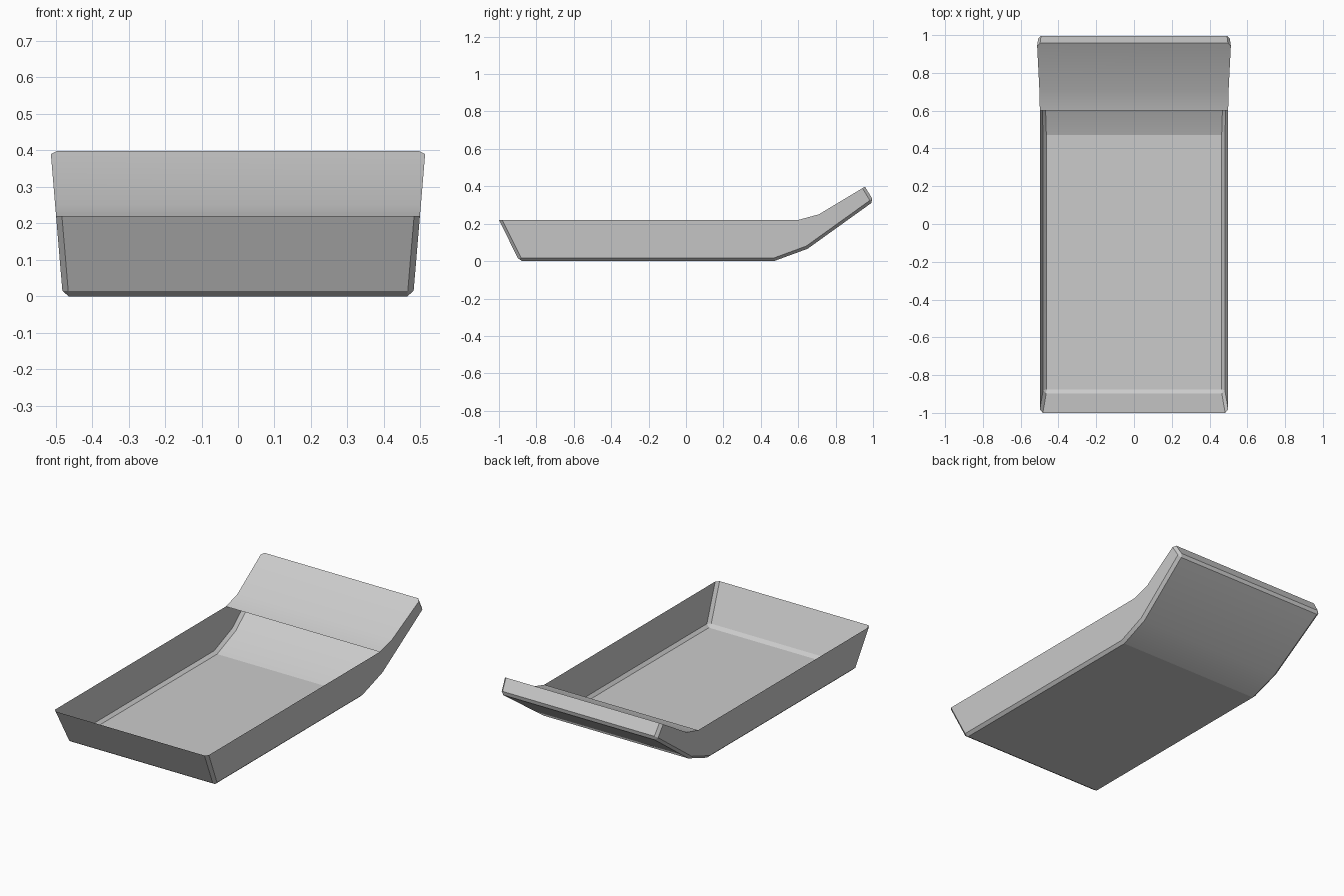
import bpy
import bmesh

cube = bpy.data.objects.get("Cube")
if cube:
    bpy.data.objects.remove(cube, do_unlink=True)

# Single grey finish
grey = bpy.data.materials.new("light_grey")
grey.use_nodes = True
COLOUR = (0.6, 0.6, 0.6, 1)
grey.diffuse_color = COLOUR
grey.node_tree.nodes["Principled BSDF"].inputs["Base Color"].default_value = COLOUR

# Side outline (y, z): front lip, floor, rising ramp, tail end, deck
outline = [(-1, 0.22), (-0.891, 0), (0.47, 0), (0.65, 0.066),
           (1.004, 0.32), (0.957, 0.398), (0.71, 0.25), (0.6, 0.22)]
CHAMFERED_SIDE_RUNS = range(5)   # front, floor, two ramps, tail end
CHAMFERED_CORNERS = (1, 4)       # front-to-floor and ramp-to-tail


def half_width(z):
    return 0.480 + 0.084 * z


bm = bmesh.new()
left, right = ([bm.verts.new((s * half_width(z), y, z)) for y, z in outline]
               for s in (1, -1))
count = len(outline)

# Side walls and the strips between them, leaving the top open
bm.faces.new(left)
bm.faces.new(right[::-1])
for i in range(count):
    j = (i + 1) % count
    bm.faces.new((left[j], left[i], right[i], right[j]))
bmesh.ops.recalc_face_normals(bm, faces=bm.faces[:])

# Chamfer the outer corners
edges = [bm.edges.get((side[i], side[i + 1]))
         for side in (left, right) for i in CHAMFERED_SIDE_RUNS]
edges += [bm.edges.get((left[i], right[i])) for i in CHAMFERED_CORNERS]
bmesh.ops.bevel(bm, geom=edges, offset=0.016, segments=1, affect='EDGES')

# Remove the flat lid to open the tray
lid = [f for f in bm.faces
       if f.normal.z > 0.99 and abs(f.calc_center_median().z - 0.22) < 0.01]
bmesh.ops.delete(bm, geom=lid, context='FACES')

mesh = bpy.data.meshes.new("tray_body")
bm.to_mesh(mesh)
bm.free()
mesh.materials.append(grey)
tray = bpy.data.objects.new("tray_body", mesh)
bpy.context.collection.objects.link(tray)

bpy.context.view_layer.objects.active = tray
tray.select_set(True)
bpy.ops.object.shade_smooth_by_angle(angle=0.35)
